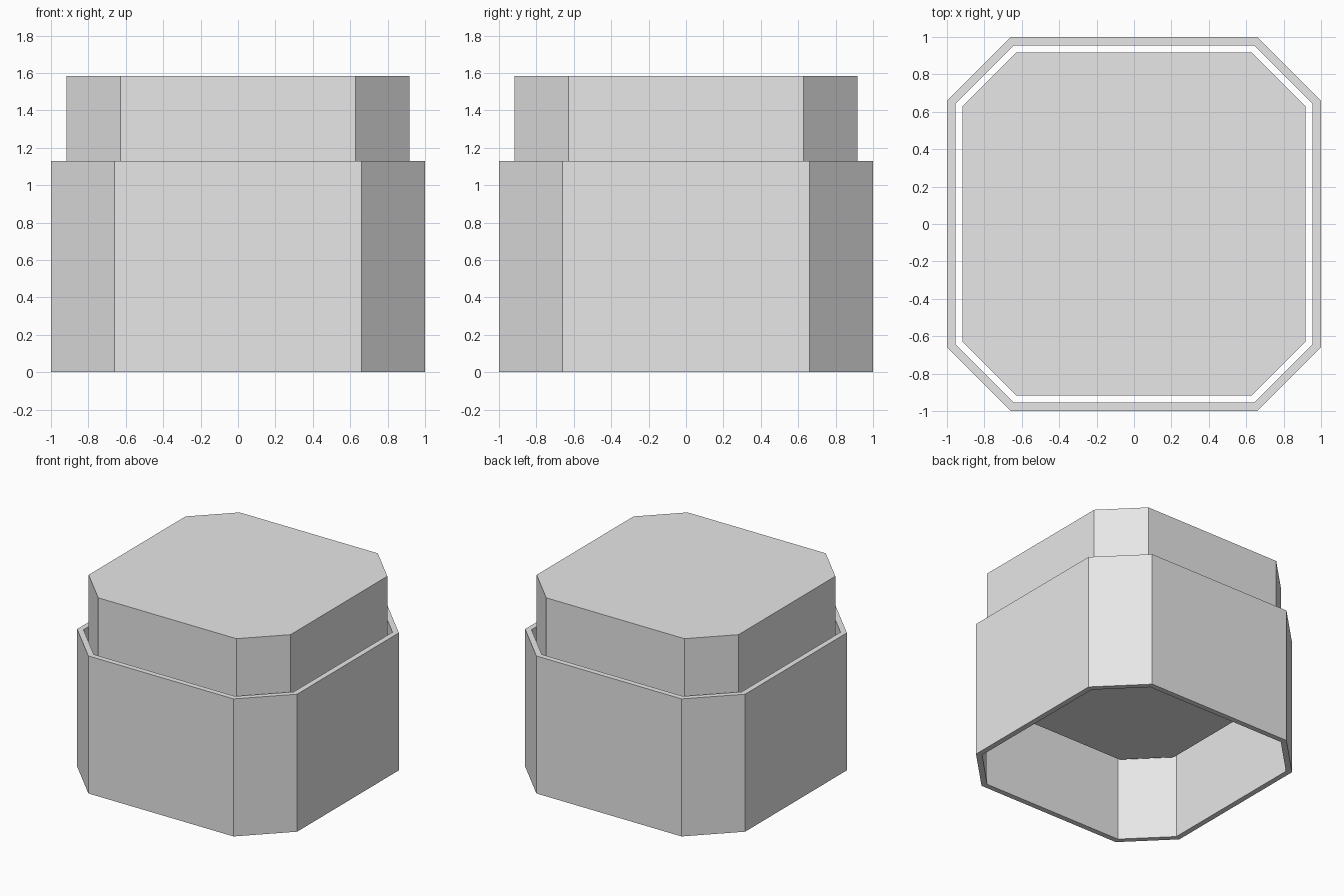
import bpy
import bmesh

cube = bpy.data.objects.get("Cube")
if cube:
    bpy.data.objects.remove(cube, do_unlink=True)

grey = bpy.data.materials.new("light_grey")
grey.use_nodes = True
COLOUR = (0.8, 0.8, 0.8, 1)
grey.diffuse_color = COLOUR
grey.node_tree.nodes["Principled BSDF"].inputs["Base Color"].default_value = COLOUR


def octagon(bm, half, flat, z):
    """Ring of vertices for a square with cut corners."""
    quarter = [(half, -flat), (half, flat)]
    points = []
    for _ in range(4):
        points += quarter
        quarter = [(-y, x) for x, y in quarter]
    return [bm.verts.new((x, y, z)) for x, y in points]


def bridge(bm, a, b):
    """Join two rings with a band of quads."""
    for i in range(len(a)):
        j = (i + 1) % len(a)
        bm.faces.new((a[i], a[j], b[j], b[i]))


def finish(bm, name):
    bmesh.ops.recalc_face_normals(bm, faces=bm.faces[:])
    mesh = bpy.data.meshes.new(name)
    bm.to_mesh(mesh)
    bm.free()
    mesh.materials.append(grey)
    obj = bpy.data.objects.new(name, mesh)
    bpy.context.collection.objects.link(obj)
    return obj


RIM_Z = 1.13
TOP_Z = 1.585
BLOCK_BOTTOM_Z = 0.67

# Outer sleeve: thin-walled tube open at both ends
bm = bmesh.new()
rings = [octagon(bm, 1.0, 0.66, 0), octagon(bm, 1.0, 0.66, RIM_Z),
         octagon(bm, 0.955, 0.642, RIM_Z), octagon(bm, 0.955, 0.642, 0)]
for i in range(4):
    bridge(bm, rings[i], rings[(i + 1) % 4])
finish(bm, "outer_sleeve")

# Inner block: closed solid standing proud of the sleeve with a narrow gap
bm = bmesh.new()
bottom = octagon(bm, 0.918, 0.628, BLOCK_BOTTOM_Z)
top = octagon(bm, 0.918, 0.628, TOP_Z)
bridge(bm, bottom, top)
bm.faces.new(bottom)
bm.faces.new(top)
finish(bm, "inner_block")
